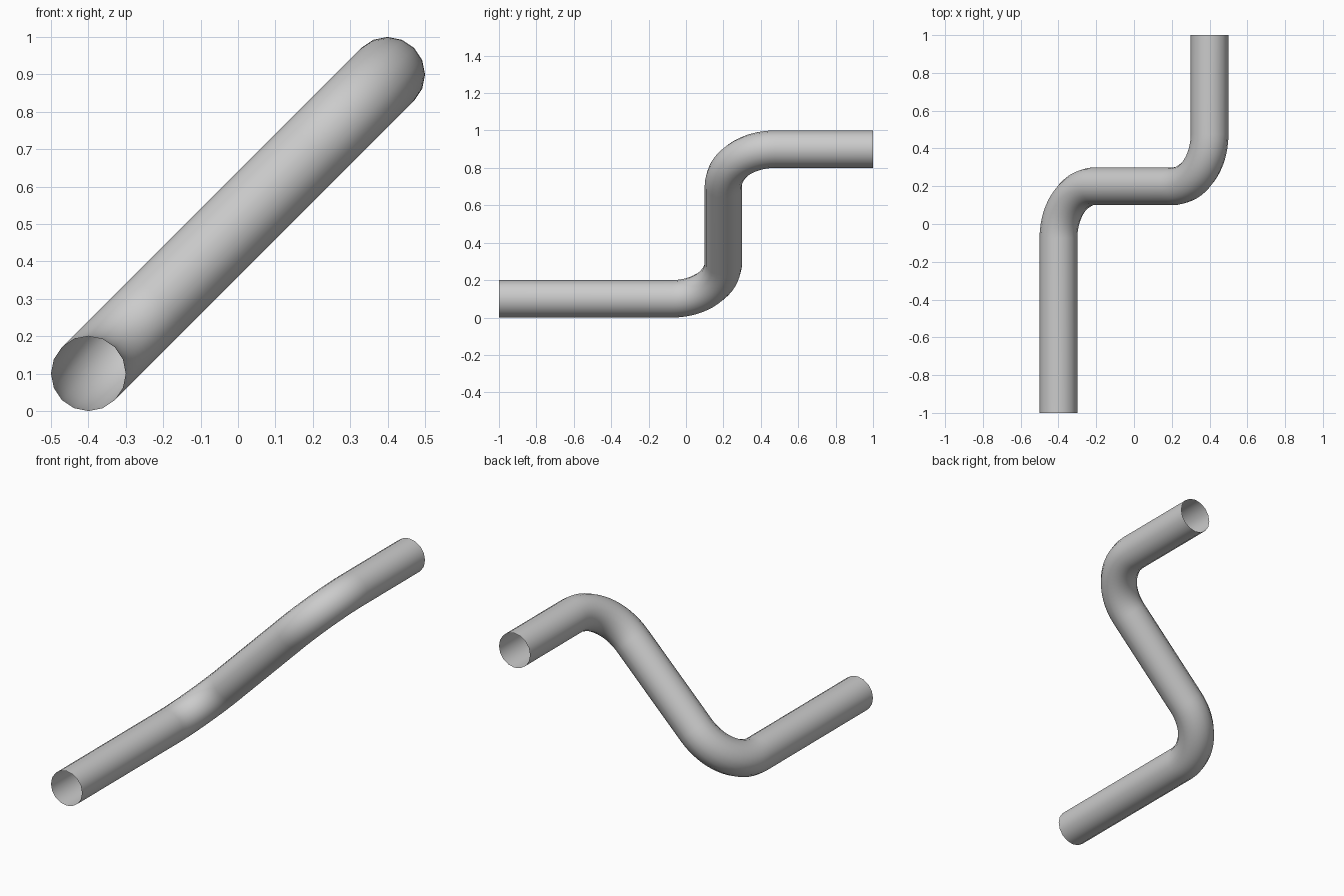
import bpy, bmesh
from math import sin, cos, pi, sqrt
from mathutils import Vector

if "Cube" in bpy.data.objects:
    bpy.data.objects.remove(bpy.data.objects["Cube"])

SIDES, STEPS = 16, 16
TUBE_R, BEND_R = 0.1, 0.275

# The path lies in one plane: Y (along) and D (diagonal rise)
Y = Vector((0, 1, 0))
D = Vector((1, 0, 1)).normalized()
B = Y.cross(D)
low = Vector((-0.4, 0.2, 0.1))
high = Vector((0.4, 0.2, 0.9))


def bend(corner, t0, t1):
    """Centres and tangents of a quarter-circle bend from t0 to t1."""
    centre = corner + BEND_R * (t1 - t0)
    out = []
    for i in range(STEPS + 1):
        a = pi / 2 * i / STEPS
        out.append((centre + BEND_R * (t0 * sin(a) - t1 * cos(a)),
                    t0 * cos(a) + t1 * sin(a)))
    return out


path = [(Vector((-0.4, -1, 0.1)), Y)]
path += bend(low, Y, D) + bend(high, D, Y)
path.append((Vector((0.4, 1, 0.9)), Y))

# Open-ended pipe swept along the path
bm = bmesh.new()
rings = []
for c, t in path:
    n = B.cross(t)
    rings.append([bm.verts.new(c + TUBE_R * (n * cos(2 * pi * k / SIDES) + B * sin(2 * pi * k / SIDES)))
                  for k in range(SIDES)])
for r0, r1 in zip(rings, rings[1:]):
    for k in range(SIDES):
        j = (k + 1) % SIDES
        f = bm.faces.new((r0[k], r1[k], r1[j], r0[j]))
        f.smooth = True
# Make the side faces point away from the path
bm.normal_update()
bm.faces.ensure_lookup_table()
first = bm.faces[0]
axis = path[0][0]
offset = first.calc_center_median() - axis
offset.y = 0
if first.normal.dot(offset) < 0:
    bmesh.ops.reverse_faces(bm, faces=bm.faces[:])

mesh = bpy.data.meshes.new("bent_pipe")
bm.to_mesh(mesh)
bm.free()
pipe = bpy.data.objects.new("bent_pipe", mesh)
bpy.context.collection.objects.link(pipe)
